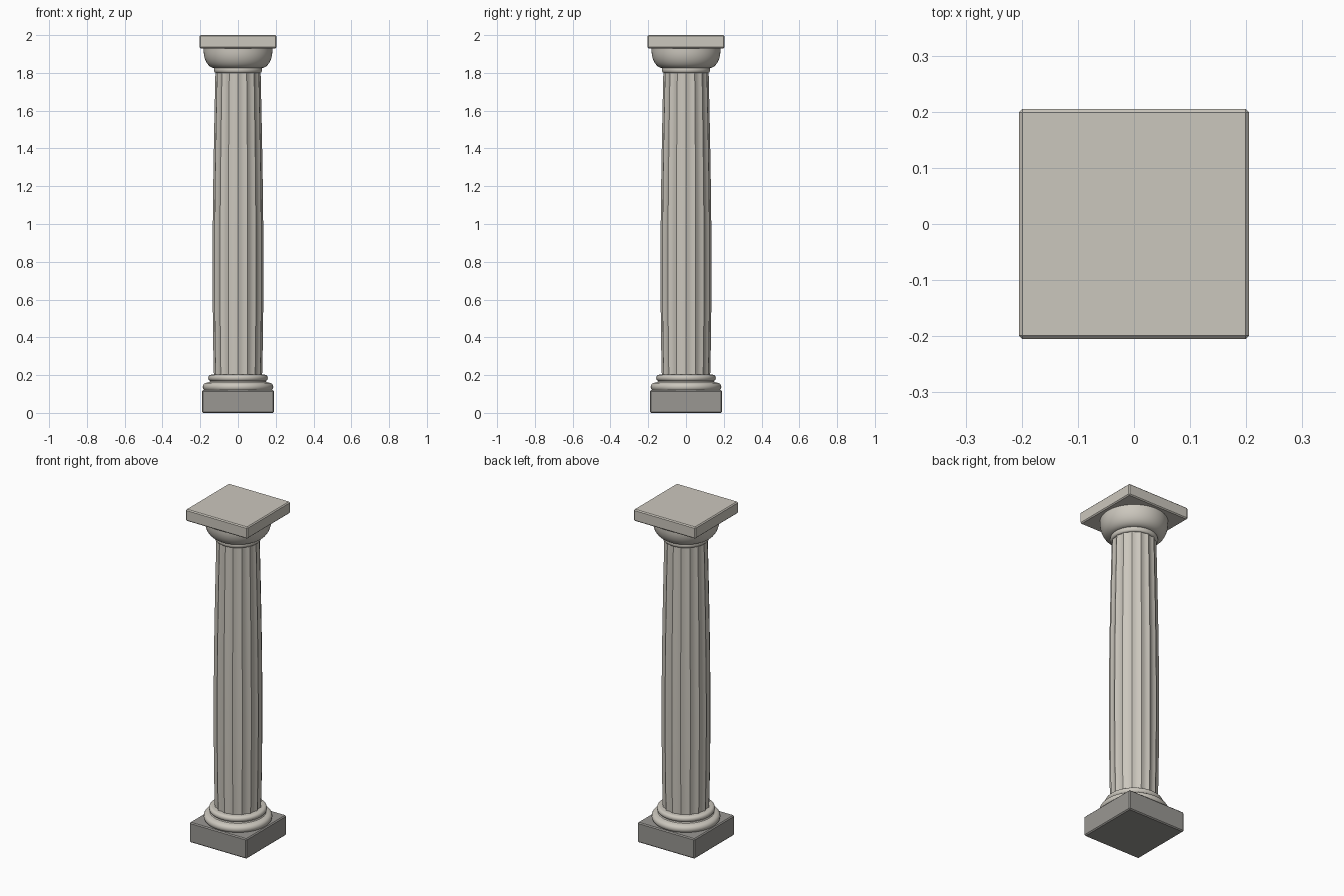
import bpy, bmesh, math

if "Cube" in bpy.data.objects:
    bpy.data.objects.remove(bpy.data.objects["Cube"])


def material(name, rgb):
    m = bpy.data.materials.new(name)
    m.diffuse_color = (*rgb, 1)
    m.use_nodes = True
    m.node_tree.nodes["Principled BSDF"].inputs["Base Color"].default_value = m.diffuse_color
    return m


STONE = material("pale stone", (0.60, 0.57, 0.51))
DARK = material("dark stone", (0.32, 0.31, 0.29))


def finish(name, bm, mat, angle=None):
    bmesh.ops.recalc_face_normals(bm, faces=bm.faces)
    me = bpy.data.meshes.new(name)
    bm.to_mesh(me)
    bm.free()
    me.materials.append(mat)
    ob = bpy.data.objects.new(name, me)
    bpy.context.collection.objects.link(ob)
    if angle:
        bpy.ops.object.select_all(action='DESELECT')
        ob.select_set(True)
        bpy.context.view_layer.objects.active = ob
        bpy.ops.object.shade_smooth_by_angle(angle=math.radians(angle))
    return ob


def slab(name, half, z0, z1, mat):
    bm = bmesh.new()
    bmesh.ops.create_cube(bm, size=1)
    for v in bm.verts:
        v.co.x *= 2 * half
        v.co.y *= 2 * half
        v.co.z = z0 if v.co.z < 0 else z1
    bmesh.ops.bevel(bm, geom=list(bm.edges), offset=0.006, segments=1,
                    affect='EDGES')
    return finish(name, bm, mat)


def stack(name, rings, mat, angle):
    """Skin closed rings of points, bottom to top, and cap the ends."""
    bm = bmesh.new()
    loops = [[bm.verts.new(p) for p in ring] for ring in rings]
    n = len(loops[0])
    for a, b in zip(loops, loops[1:]):
        for i in range(n):
            j = (i + 1) % n
            bm.faces.new((a[i], a[j], b[j], b[i]))
    bm.faces.new(loops[0][::-1])
    bm.faces.new(loops[-1])
    return finish(name, bm, mat, angle)


def lathe(name, profile, mat, n=64):
    rings = [[(r * math.cos(2 * math.pi * i / n), r * math.sin(2 * math.pi * i / n), z)
              for i in range(n)] for r, z in profile]
    return stack(name, rings, mat, 35)


def roll(r, z0, z1, bulge, steps=8):
    """Half-round moulding profile."""
    c, h = (z0 + z1) / 2, (z1 - z0) / 2
    return [(r - bulge + bulge * math.cos(t), c + h * math.sin(t))
            for t in [math.pi * (k / steps - 0.5) for k in range(steps + 1)]]


# Square plinth and abacus
slab("plinth", 0.19, 0.0, 0.12, DARK)
slab("abacus", 0.205, 1.93, 2.0, STONE)

# Moulded base
lathe("base_moulding",
      roll(0.187, 0.115, 0.16, 0.022) + [(0.153, 0.163), (0.149, 0.168)]
      + roll(0.158, 0.168, 0.202, 0.016), STONE)

# Fluted shaft with a gentle swelling
FLUTES, SEG = 16, 6
rings = []
for k in range(17):
    t = k / 16
    radius = 0.128 - 0.008 * t + 0.010 * math.sin(math.pi * t ** 0.85)
    ring = []
    for i in range(FLUTES * SEG):
        u = (i % SEG) / SEG
        r = radius * (1 - 0.055 * math.sin(math.pi * u))
        a = 2 * math.pi * i / (FLUTES * SEG)
        ring.append((r * math.cos(a), r * math.sin(a), 0.195 + 1.61 * t))
    rings.append(ring)
stack("fluted_shaft", rings, STONE, 25)

# Neck ring and flared capital
lathe("neck_ring", roll(0.128, 1.80, 1.832, 0.010), STONE)
flare = [(0.122 + 0.060 * math.sin(t), 1.915 - 0.09 * math.cos(t))
         for t in [math.pi / 2 * k / 10 for k in range(11)]]
lathe("capital_flare", flare + [(0.182, 1.932)], STONE)
